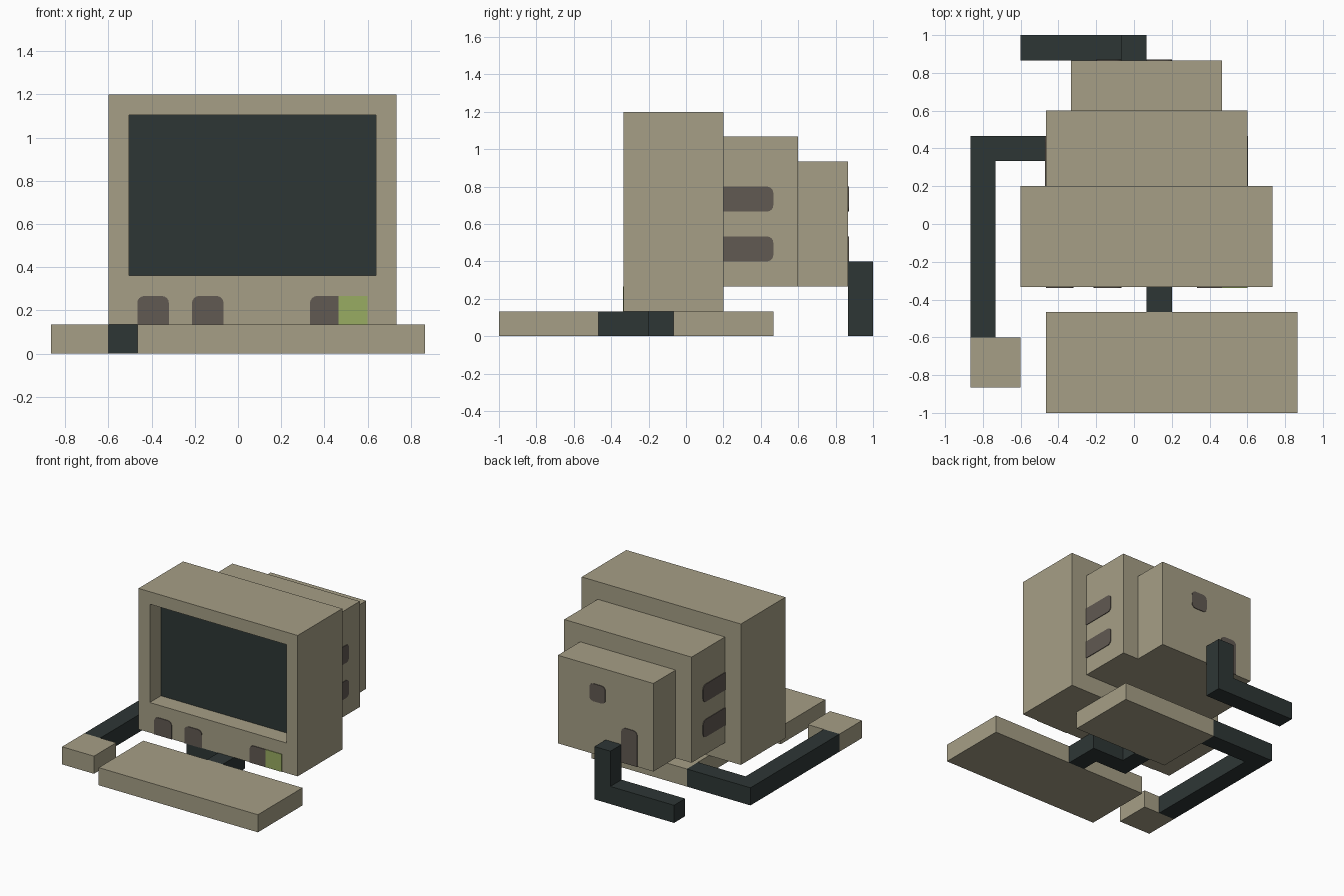
import bpy, bmesh, math
from mathutils import Vector

cube = bpy.data.objects.get("Cube")
if cube:
    bpy.data.objects.remove(cube, do_unlink=True)

U = 2 / 15        # one grid cell; all sizes below are in cells
THIN = 0.035      # plate thickness in cells


def material(name, rgb):
    m = bpy.data.materials.new(name)
    m.use_nodes = True
    m.diffuse_color = (*rgb, 1)
    m.node_tree.nodes["Principled BSDF"].inputs["Base Color"].default_value = (*rgb, 1)
    return m


beige = material("beige plastic", (0.38, 0.345, 0.238))
dark = material("dark slate", (0.027, 0.037, 0.036))
brown = material("brown vent", (0.12, 0.1, 0.085))
green = material("green light", (0.314, 0.413, 0.122))


def finish(name, bm, *mats):
    bmesh.ops.recalc_face_normals(bm, faces=bm.faces)
    mesh = bpy.data.meshes.new(name)
    bm.to_mesh(mesh)
    bm.free()
    for m in mats:
        mesh.materials.append(m)
    ob = bpy.data.objects.new(name, mesh)
    bpy.context.collection.objects.link(ob)
    return ob


def prism_mesh(points, axis, lo, hi):
    """Outline in the two remaining axes, extruded along axis from lo to hi."""
    bm = bmesh.new()
    verts = []
    for a, b in points:
        co = [a, b]
        co.insert(axis, lo)
        verts.append(bm.verts.new(Vector(co) * U))
    face = bm.faces.new(verts)
    out = bmesh.ops.extrude_face_region(bm, geom=[face])["geom"]
    move = Vector()
    move[axis] = (hi - lo) * U
    bmesh.ops.translate(bm, vec=move, verts=[g for g in out if isinstance(g, bmesh.types.BMVert)])
    bmesh.ops.recalc_face_normals(bm, faces=bm.faces)
    return bm


def prism(name, points, axis, lo, hi, mat):
    return finish(name, prism_mesh(points, axis, lo, hi), mat)


def rect(a0, a1, b0, b1):
    return [(a0, b0), (a1, b0), (a1, b1), (a0, b1)]


def rounded(a0, a1, b0, b1, corners, r=0.25, steps=4):
    """Rectangle with the listed corners (0 to 3, from low-low round) rounded."""
    pts = []
    for i, (a, b) in enumerate(rect(a0, a1, b0, b1)):
        if i not in corners:
            pts.append((a, b))
            continue
        ca = a + (r if a == a0 else -r)
        cb = b + (r if b == b0 else -r)
        for s in range(steps + 1):
            t = math.pi * (1 + i / 2 + s / steps / 2)
            pts.append((ca + r * math.cos(t), cb + r * math.sin(t)))
    return pts


# Monitor front with recessed screen
bm = prism_mesh(rect(-4.5, 5.5, -2.5, 1.5), 2, 1, 9)
front = min(bm.faces, key=lambda f: f.calc_center_median().y)
bmesh.ops.inset_individual(bm, faces=[front], thickness=U)
low = min(v.co.z for v in front.verts)
for v in front.verts:
    if v.co.z < low + 0.01:
        v.co.z += U
bmesh.ops.inset_individual(bm, faces=[front], thickness=0, depth=-U)
front.material_index = 1
finish("monitor_front", bm, beige, dark)

# Stepped rear housing, foot, keyboard and mouse
prism("monitor_middle", rect(-3.5, 4.5, 1.5, 4.5), 2, 2, 8, beige)
prism("monitor_back", rect(-2.5, 3.5, 4.5, 6.5), 2, 2, 7, beige)
prism("foot", rect(-2.5, 3.5, -0.5, 3.5), 2, 0, 1, beige)
prism("keyboard", rect(-3.5, 6.5, -7.5, -3.5), 2, 0, 1, beige)
prism("mouse", rect(-6.5, -4.5, -6.5, -4.5), 2, 0, 1, beige)

# Cables
prism("mouse_cable", [(-2.5, 3.5), (-6.5, 3.5), (-6.5, -4.5), (-5.5, -4.5),
                      (-5.5, 2.5), (-2.5, 2.5)], 2, 0, 1, dark)
prism("keyboard_cable", [(1.5, -3.5), (1.5, -1.5), (-0.5, -1.5), (-0.5, -0.5),
                         (-1.5, -0.5), (-1.5, -2.5), (0.5, -2.5), (0.5, -3.5)], 2, 0, 1, dark)
prism("power_cable", [(-4.5, 0), (0.5, 0), (0.5, 3), (-0.5, 3),
                      (-0.5, 1), (-4.5, 1)], 1, 6.5, 7.5, dark)

# Front buttons and power light
for i, (x0, x1, corners) in enumerate([(-3.5, -2.4, (2, 3)), (-1.6, -0.5, (2, 3)), (2.5, 3.5, (3,))]):
    prism(f"front_button_{i + 1}", rounded(x0, x1, 1, 2, corners), 1, -2.5 - THIN, -2.5, brown)
prism("power_light", rect(3.5, 4.5, 1, 2), 1, -2.5 - THIN, -2.5, green)

# Side vents on both sides
for side, lo, hi in [("right", -3.5 - THIN, -3.5), ("left", 4.5, 4.5 + THIN)]:
    for level, z in [("lower", 3), ("upper", 5)]:
        prism(f"{side}_{level}_vent", rounded(1.5, 3.5, z, z + 1, (1, 2)), 0, lo, hi, brown)

# Rear sockets
prism("rear_upper_socket", rounded(0.5, 1.5, 5, 6, (0, 1, 2, 3)), 1, 6.5, 6.5 + THIN, brown)
prism("rear_lower_socket", rounded(-1.5, -0.5, 2, 4, (2, 3)), 1, 6.5, 6.5 + THIN, brown)
